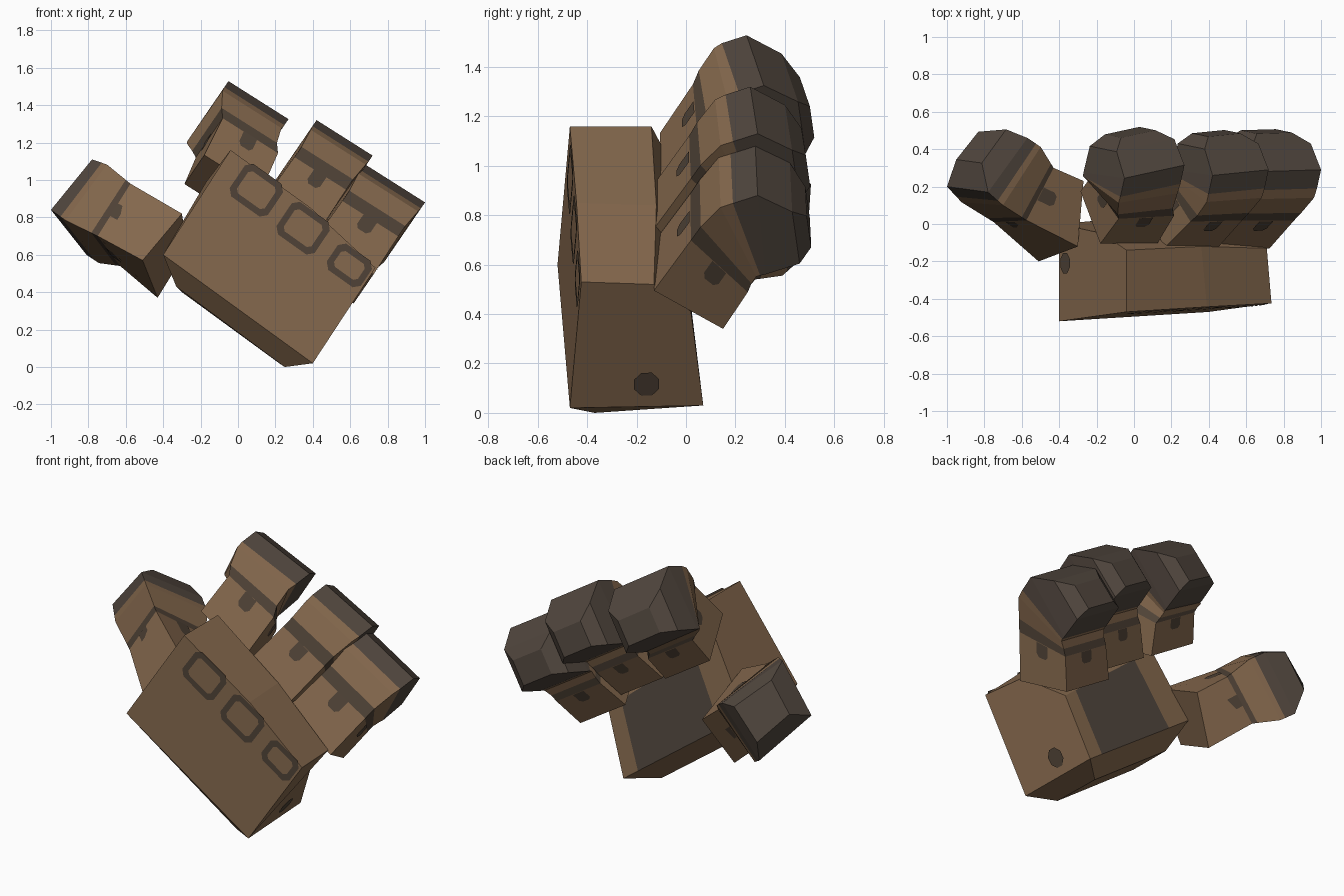
import bpy, bmesh, math
from mathutils import Vector as V

if "Cube" in bpy.data.objects:
    bpy.data.objects.remove(bpy.data.objects["Cube"])


def material(name, rgb):
    m = bpy.data.materials.new(name)
    m.diffuse_color = (*rgb, 1)
    m.use_nodes = True
    m.node_tree.nodes["Principled BSDF"].inputs["Base Color"].default_value = m.diffuse_color
    return m


BROWN = material("brown leather", (0.235, 0.140, 0.075))
DARK = material("dark grip", (0.082, 0.062, 0.048))
MARK = material("dark brown trim", (0.080, 0.056, 0.038))


def make(name, verts, faces, mats=None):
    """Mesh object from points and faces, flat shaded; mats gives one index per face."""
    me = bpy.data.meshes.new(name)
    me.from_pydata([tuple(v) for v in verts], [], faces)
    for m in (BROWN, DARK, MARK):
        me.materials.append(m)
    for p, i in zip(me.polygons, mats or [0] * len(faces)):
        p.material_index = i
    bm = bmesh.new()
    bm.from_mesh(me)
    bmesh.ops.recalc_face_normals(bm, faces=bm.faces)
    bm.to_mesh(me)
    bm.free()
    ob = bpy.data.objects.new(name, me)
    bpy.context.collection.objects.link(ob)
    return ob


def bilinear(q, s, t):
    return q[0].lerp(q[1], s).lerp(q[3].lerp(q[2], s), t)


# ---------------------------------------------------------------- palm block
A, B, D = V((-.40, -.52, .60)), V((-.04, -.47, 1.16)), V((.40, -.47, .02))
n = (B - A).cross(D - A).normalized()
if n.y > 0:
    n = -n


def on_front(x, z, lift=0):
    """Point of the front plane at x, z."""
    y = A.y - (n.x * (x - A.x) + n.z * (z - A.z)) / n.y
    return V((x, y, z)) + n * lift


C, M = on_front(.735, .53), on_front(.39, .85)
G, N, H = V((.71, -.13, .52)), V((.36, -.12, .84)), V((-.04, -.14, 1.16))
I, L = V((.52, .02, .41)), V((-.17, -.05, .99))
F, K = V((.38, .07, .03)), V((-.40, .0, .60))
P1, P2 = F.lerp(K, .12), F.lerp(K, .80)
Q1, Q2 = I.lerp(L, .12), I.lerp(L, .80)
W = [V((.25, -.37, 0)), V((.22, -.08, .02)), V((-.30, -.08, .40)), V((-.33, -.40, .43))]
pts = dict(A=A, B=B, C=C, D=D, M=M, G=G, N=N, H=H, I=I, L=L, F=F, K=K,
           P=P1, p=P2, Q=Q1, q=Q2, w=W[0], x=W[1], y=W[2], z=W[3])
keys = list(pts)
palm = ["ADCMB",                    # back of the hand
        "BMNH", "MCGN",             # knuckle side
        "HNGIQqL",                  # slope under the fingers
        "CDFIG", "ABHLK",           # two sides
        "FPQI", "PpqQ", "pKLq",     # inside of the hand, dark pad in the middle
        "DwxF", "FxyKpP", "KyzA", "AzwD", "wxyz"]  # wrist
make("palm", pts.values(), [[keys.index(c) for c in f] for f in palm],
     [1 if f == "PpqQ" else 0 for f in palm])

# ------------------------------------------------- rounded knuckle outlines
U, UP = V((.815, 0, -.58)), V((.56, 0, .83))


def knuckle(name, cx, cz, a, b):
    verts = []
    for k in (0, .034):
        w, h, c = a - k, b - k, .032 - k * .4
        for s, t in ((w, h - c), (w - c, h), (c - w, h), (-w, h - c),
                     (-w, c - h), (c - w, -h), (w - c, -h), (w, c - h)):
            p = V((cx, 0, cz)) + U * s + UP * t
            verts.append(on_front(p.x, p.z, .004))
    make(name, verts, [[i, (i + 1) % 8, 8 + (i + 1) % 8, 8 + i] for i in range(8)], [2] * 8)


knuckle("index_knuckle", .098, .945, .125, .105)
knuckle("middle_knuckle", .348, .742, .125, .105)
knuckle("small_knuckle", .595, .543, .112, .085)


# ---------------------------------------------------------- studs on the sides
def spot(name, centre, normal, r1, r2):
    normal = normal.normalized()
    a = normal.cross(V((0, 1, 0))).normalized()
    b = a.cross(normal)
    c = centre + normal * .006
    make(name, [c + a * r1 * math.cos(i * math.pi / 4 + .39) + b * r2 * math.sin(i * math.pi / 4 + .39)
                for i in range(8)], [list(range(8))], [2])


nr = (C - D).cross(F - D)
nr = nr if nr.x > 0 else -nr
nl = (B - A).cross(K - A)
nl = nl if nl.x < 0 else -nl
spot("right_stud", D.lerp(C, .2).lerp(F.lerp(I, .23), .58), nr, .06, .055)
spot("left_stud", A.lerp(B, .13).lerp(K.lerp(L, .13), .6), nl, .05, .06)


# ------------------------------------------------------------------- digits
def digit(name, rings, mats, drop_t):
    """Loft four-cornered rings; add a hanging trim mark on each side of the first segment."""
    verts = [v for r in rings for v in r]
    faces, idx = [[0, 1, 2, 3]], [0]
    for k in range(len(rings) - 1):
        for i in range(4):
            j = (i + 1) % 4
            faces.append([4 * k + i, 4 * k + j, 4 * k + 4 + j, 4 * k + 4 + i])
            idx.append(mats[k])
    e = len(verts) - 4
    faces.append([e, e + 1, e + 2, e + 3])
    idx.append(1)
    make(name, verts, faces, idx)
    mid = sum(rings[0] + rings[1], V()) / 8
    mv, mf = [], []
    for i in range(4):
        j = (i + 1) % 4
        q = [rings[0][i], rings[0][j], rings[1][j], rings[1][i]]
        nn = (q[2] - q[0]).cross(q[3] - q[1]).normalized()
        if nn.dot(sum(q, V()) / 4 - mid) < 0:
            nn = -nn
        mf.append(list(range(len(mv), len(mv) + 6)))
        mv += [bilinear(q, s, t) + nn * .005 for s, t in
               ((.38, 1), (.38, drop_t + .08), (.43, drop_t), (.57, drop_t), (.62, drop_t + .08), (.62, 1))]
    make(name + "_trim", mv, mf, [2] * 4)


def tip(ring, shift, f):
    c = sum(ring, V()) / 4
    return [c.lerp(v, f) + shift for v in ring]


# side profile: outer y, z, inner y, z, width factor
PROFILE = [(-.13, .49, .15, .335, .95), (.02, .69, .25, .48, .92), (.06, .745, .265, .515, .92),
           (.14, .83, .285, .55, .98), (.19, .848, .30, .556, 1), (.29, .88, .32, .56, 1),
           (.43, .81, .46, .60, .96)]


def finger(name, dx, dy, dz, width, lean=0, skew=0):
    rings = []
    for k, (yo, zo, yi, zi, f) in enumerate(PROFILE):
        bend = lean * max(0, 1 - k / 3)
        half = width * (1 - f) / 2
        ring = []
        for y, z, side in ((yo, zo, half), (yo, zo, width - half),
                           (yi, zi, width - half), (yi, zi, half)):
            right = V((1 - .685 * (.88 - z) + dx + bend, y + dy, z + dz))
            ring.append(right + V((-.845, -skew * min(k, 4) / 4 / width, .535)) * side)
        rings.append(ring)
    rings.append(tip(rings[-1], V((-.01, .055, -.015)), .6))
    digit(name, rings, [0, 2, 0, 0, 1, 1, 1], .66)


finger("small_finger", 0, 0, 0, .385, 0, .01)
finger("middle_finger", -.28, 0, .25, .355, 0, .03)
finger("index_finger", -.73, .025, .445, .38, .13, .07)

# thumb rings: front low, front high, back high, back low
base = [V((-.51, -.20, .57)), V((-.30, -.12, .82)), V((-.27, .23, .63)), V((-.43, .14, .37))]
joint = [V((-.75, .01, .70)), V((-.575, .02, .98)), V((-.43, .30, .76)), V((-.63, .28, .54))]
end = [V((-1.0, .20, .84)), V((-.78, .17, 1.11)), V((-.57, .46, .90)), V((-.81, .44, .60))]
pre = [a.lerp(b, .62) for a, b in zip(joint, end)]
pre = [v + (v - sum(pre, V()) / 4) * .09 for v in pre]
cap = [a.lerp(b, .35) for a, b in zip(pre, end)]
band = [a.lerp(b, .2) for a, b in zip(joint, pre)]
digit("thumb", [base, joint, band, pre, cap, end, tip(end, V((-.03, .10, .04)), .62)],
      [0, 2, 0, 0, 1, 1], .64)
